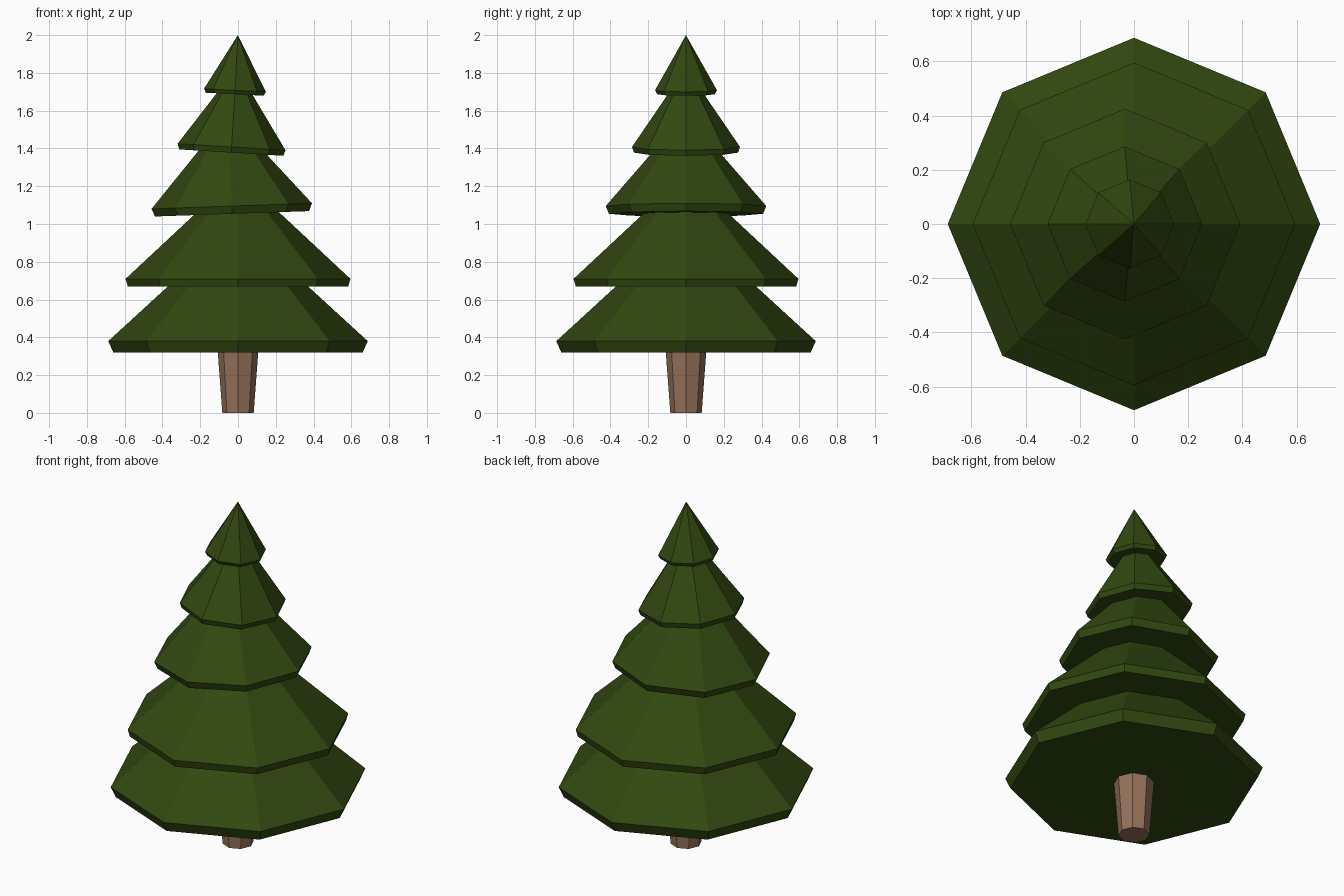
import bpy
from math import cos, sin, tau, radians

SIDES = 8

default_cube = bpy.data.objects.get("Cube")
if default_cube:
    bpy.data.objects.remove(default_cube, do_unlink=True)


def make_material(name, colour):
    mat = bpy.data.materials.new(name)
    mat.use_nodes = True
    mat.diffuse_color = colour
    mat.node_tree.nodes["Principled BSDF"].inputs["Base Color"].default_value = colour
    return mat


def lathe(name, rings, material, tip=None):
    """Flat-sided solid from (radius, height) rings, closed flat or to a tip."""
    verts = [(r * cos(tau * i / SIDES), r * sin(tau * i / SIDES), z)
             for r, z in rings for i in range(SIDES)]
    faces = [tuple(reversed(range(SIDES)))]
    for level in range(len(rings) - 1):
        a, b = level * SIDES, (level + 1) * SIDES
        for i in range(SIDES):
            j = (i + 1) % SIDES
            faces.append((a + i, a + j, b + j, b + i))
    last = (len(rings) - 1) * SIDES
    if tip is None:
        faces.append(tuple(range(last, last + SIDES)))
    else:
        verts.append((0, 0, tip))
        faces += [(last + i, last + (i + 1) % SIDES, len(verts) - 1)
                  for i in range(SIDES)]
    mesh = bpy.data.meshes.new(name)
    mesh.from_pydata(verts, [], faces)
    mesh.materials.append(material)
    obj = bpy.data.objects.new(name, mesh)
    bpy.context.collection.objects.link(obj)
    return obj


needle_green = make_material("needle green", (0.031, 0.065, 0.005, 1))
bark_brown = make_material("bark brown", (0.30, 0.165, 0.10, 1))

# Trunk, widening upward into the lowest tier
lathe("trunk", [(0.083, 0), (0.11, 0.36)], bark_brown)

# Branch tiers: name, x offset, rim height, rim radius, base radius,
# lip thickness, cone height, lean in degrees
tiers = [
    ("bottom_tier", 0, 0.38, 0.687, 0.66, 0.06, 0.63, 0),
    ("lower_tier", 0, 0.71, 0.595, 0.583, 0.042, 0.555, 0),
    ("middle_tier", -0.033, 1.095, 0.425, 0.408, 0.041, 0.49, -2),
    ("upper_tier", -0.034, 1.408, 0.286, 0.276, 0.03, 0.42, 3.5),
    ("top_tier", -0.016, 1.708, 0.164, 0.153, 0.021, 0.292, 3),
]
for name, x, z, rim, base, lip, height, lean in tiers:
    tier = lathe(name, [(base, -lip), (rim, 0)], needle_green, tip=height)
    tier.location = (x, 0, z)
    tier.rotation_euler.y = radians(lean)
